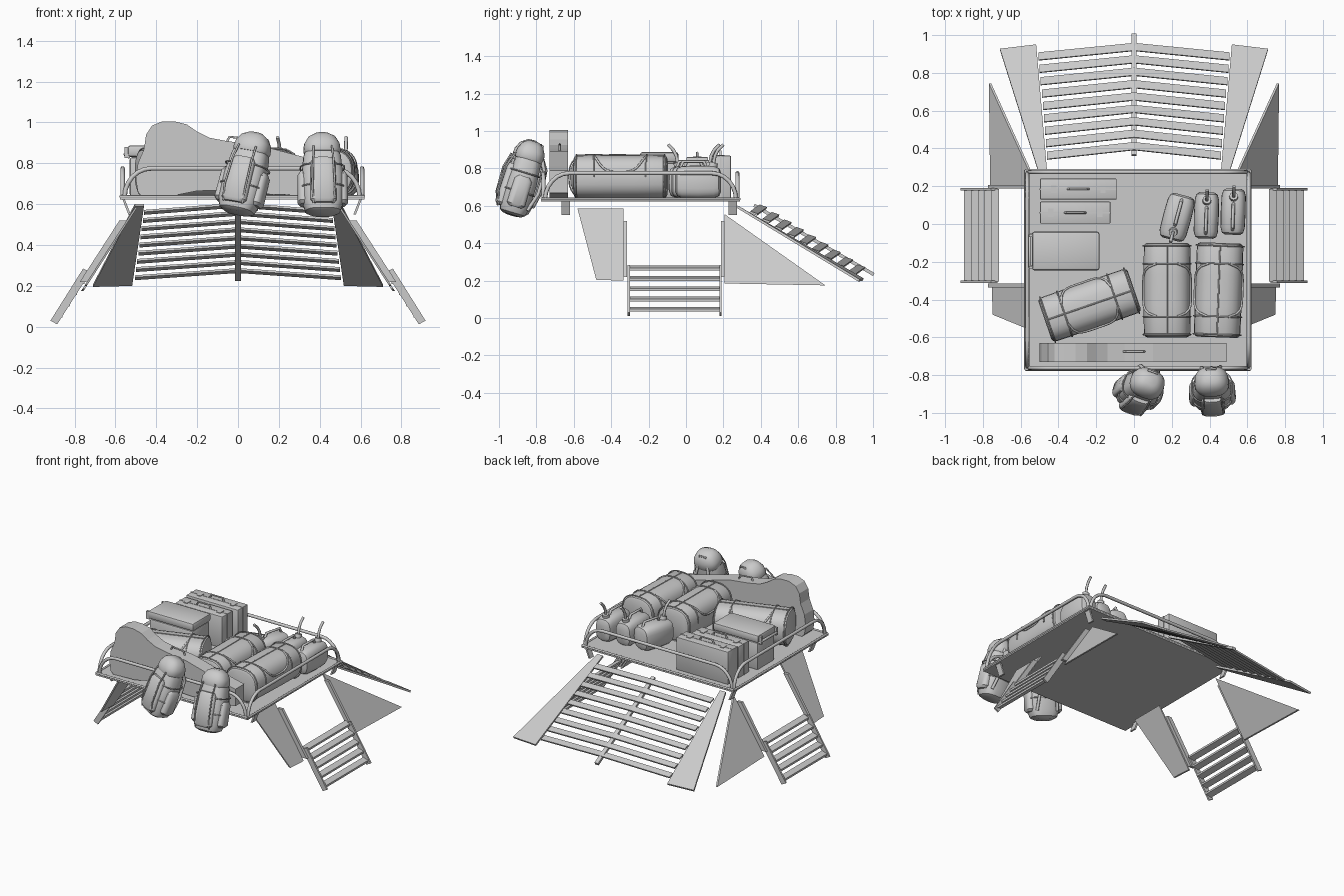
import bpy, bmesh, math
from mathutils import Matrix, Vector

old = bpy.data.objects.get("Cube")
if old:
    bpy.data.objects.remove(old)

grey = bpy.data.materials.new("plain grey")
grey.use_nodes = True
grey.diffuse_color = (0.6, 0.6, 0.6, 1)
grey.node_tree.nodes["Principled BSDF"].inputs["Base Color"].default_value = (0.6, 0.6, 0.6, 1)
I = Matrix.Identity(4)


def place(loc, rx=0, ry=0, rz=0):
    rot = [Matrix.Rotation(math.radians(a), 4, ax) for a, ax in ((rz, 'Z'), (ry, 'Y'), (rx, 'X'))]
    return Matrix.Translation(loc) @ rot[0] @ rot[1] @ rot[2]


def finish(name, bm, M=I, smooth=False):
    bmesh.ops.recalc_face_normals(bm, faces=bm.faces)
    me = bpy.data.meshes.new(name)
    bm.to_mesh(me)
    bm.free()
    me.transform(M)
    me.materials.append(grey)
    ob = bpy.data.objects.new(name, me)
    bpy.context.collection.objects.link(ob)
    if smooth:
        bpy.ops.object.select_all(action='DESELECT')
        ob.select_set(True)
        bpy.context.view_layer.objects.active = ob
        bpy.ops.object.shade_smooth_by_angle(angle=math.radians(40))
    return ob


def box(name, lo, hi, M=I, bevel=0):
    lo, hi = Vector(lo), Vector(hi)
    bm = bmesh.new()
    bmesh.ops.create_cube(bm, size=1)
    for v in bm.verts:
        v.co = (lo + hi) / 2 + Vector(a * b for a, b in zip(v.co, hi - lo))
    if bevel:
        bmesh.ops.bevel(bm, geom=bm.edges[:], offset=bevel, segments=2, profile=0.5, affect='EDGES')
    return finish(name, bm, M, bevel > 0)


def sheet(name, pts, depth):
    """Flat outline given thickness along the vector depth."""
    bm = bmesh.new()
    f = bm.faces.new([bm.verts.new(p) for p in pts])
    ext = bmesh.ops.extrude_face_region(bm, geom=[f])["geom"]
    bmesh.ops.translate(bm, vec=depth, verts=[v for v in ext if isinstance(v, bmesh.types.BMVert)])
    return finish(name, bm)


def oval(t, rx, ry, n):
    c, s = math.cos(t), math.sin(t)
    return (math.copysign(abs(c) ** (2 / n), c) * rx, math.copysign(abs(s) ** (2 / n), s) * ry)


def loft(name, rings, n, M, segs=24):
    """Rings of (height, half width, half depth) joined along local z."""
    bm = bmesh.new()
    rows = []
    for z, rx, ry in rings:
        rows.append([bm.verts.new((*oval(math.tau * i / segs, rx, ry, n), z)) for i in range(segs)])
    for a, b in zip(rows, rows[1:]):
        for i in range(segs):
            j = (i + 1) % segs
            bm.faces.new((a[i], a[j], b[j], b[i]))
    bm.faces.new(rows[0])
    bm.faces.new(rows[-1])
    return finish(name, bm, M, True)


def tube(name, pts, r, M=I, cyclic=False):
    cu = bpy.data.curves.new(name, 'CURVE')
    cu.dimensions = '3D'
    cu.bevel_depth, cu.bevel_resolution, cu.use_fill_caps = r, 2, True
    sp = cu.splines.new('POLY')
    sp.points.add(len(pts) - 1)
    for p, co in zip(sp.points, pts):
        p.co = (*(M @ Vector(co)), 1)
    sp.use_cyclic_u = cyclic
    cu.materials.append(grey)
    ob = bpy.data.objects.new(name, cu)
    bpy.context.collection.objects.link(ob)
    bpy.ops.object.select_all(action='DESELECT')
    ob.select_set(True)
    bpy.context.view_layer.objects.active = ob
    bpy.ops.object.convert(target='MESH')
    bpy.ops.object.shade_smooth_by_angle(angle=math.radians(60))


def grip(name, half, rise, M, r=0.006):
    tube(name, [(-half, 0, 0), (-half * .8, 0, rise), (half * .8, 0, rise), (half, 0, 0)], r, M)


# Roof platform and the four arched rails
box("roof_platform", (-.577, -.775, .622), (.618, .29, .637))


def arch(half, top=.14, run=.13):
    left = [(-half + run * (1 - math.cos(a)), 0, top * math.sin(a))
            for a in [math.pi / 2 * i / 6 for i in range(7)]]
    return left + [(-x, 0, z) for x, _, z in reversed(left)]


for name, loc, rz, half in (("front_rail", (.02, -.762, .635), 0, .575), ("back_rail", (.02, .275, .635), 0, .575),
                            ("right_rail", (-.565, -.243, .635), 90, .51), ("left_rail", (.607, -.243, .635), 90, .51)):
    tube(name, arch(half), .011, place(loc, rz=rz))
for a, b in (((-.575, -.77), (.616, -.77)), ((-.575, .285), (.616, .285)),
             ((-.575, -.77), (-.575, .285)), ((.616, -.77), (.616, .285))):
    tube("platform_edge", [(*a, .637), (*b, .637)], .007)


# Sloping side and rear panels, steps and slats, mirrored left and right
def slope(z):
    return .765 - (z - .18) * .645


for s in (-1, 1):
    def side(name, yz, depth):
        sheet(name, [(s * slope(z), y, z) for y, z in yz], (s * depth, 0, 0))

    side("front_side_panel", ((-.58, .585), (-.335, .585), (-.335, .2), (-.48, .205)), -.012)
    side("rear_side_panel", ((.207, .555), (.207, .185), (.745, .175)), -.012)
    for y in (-.335, .187):
        side("step_bracket", ((y, .22), (y + .02, .22), (y + .02, .52), (y, .52)), .035)
    for y in (-.312, .178):
        sheet("step_rail", [(s * .885, y, .012), (s * .918, y, .03), (s * .758, y, .285), (s * .722, y, .268)],
              (0, .012, 0))
    for i in range(5):
        x, z = .735 + i * .036, .258 - i * .055
        sheet("step_tread", [(s * (x - .02), -.305, z + .008), (s * (x + .02), -.305, z - .004),
                             (s * (x + .02), .185, z - .004), (s * (x - .02), .185, z + .008)], (0, 0, .014))
    sheet("rear_wing_panel", [(s * .505, .27, .59), (s * .46, .27, .59), (s * .518, .945, .2), (s * .71, .922, .195)],
          (0, .006, .012))
    for i in range(9):
        t = i / 8
        xe, ye, ze = .46 + .045 * t, .36 + .525 * t, .555 - .32 * t
        yc, zc = ye + .05, ze + .035
        sheet("rear_slat", [(s * xe, ye - .02, ze + .007), (0, yc - .02, zc + .007),
                            (0, yc + .02, zc - .007), (s * xe, ye + .02, ze - .007)], (0, .004, .01))
    # Clips under the platform
    for y in (-.665, .228):
        x = .02 + s * .585
        sheet("platform_clip", [(x, y, .622), (x - s * .012, y, .622), (x - s * .04, y, .55), (x - s * .028, y, .55)],
              (0, .044, 0))
sheet("rear_spine", [(-.014, .36, .595), (.014, .36, .595), (.014, 1, .225), (-.014, 1, .225)], (0, .008, .016))

# Upright instrument case
top = [(-.5, .72), (-.49, .8), (-.46, .87), (-.45, .94), (-.42, .985), (-.37, 1.005), (-.31, 1.005), (-.25, .99),
       (-.2, .955), (-.14, .925), (-.05, .908), (.1, .89), (.25, .85), (.4, .81), (.49, .79)]
bottom = [(.49, .67), (.3, .645), (.1, .65), (-.1, .668), (-.2, .665), (-.3, .645), (-.47, .64), (-.49, .66)]
sheet("instrument_case", [(x, -.73, z) for x, z in top + bottom], (0, .1, 0))
grip("case_handle", .055, .025, place((0, -.675, .9), ry=6))


# Duffel bags
def duffel(loc, rz):
    M = place(loc, rz=rz) @ Matrix.Rotation(-math.pi / 2, 4, 'X')
    w, h = .123, .115
    half = [(.25, .85), (.244, .95), (.225, 1), (.08, 1.01)]
    rings = [(-z, w * k, h * k) for z, k in half] + [(z, w * k, h * k) for z, k in reversed(half)]
    loft("duffel_bag", rings, 2.6, M)

    def skin(deg, z, k=1.03):
        x, y = oval(math.radians(deg), w * k, h * k, 2.6)
        return (x, -y, z)
    for e in (-1, 1):
        tube("duffel_band", [skin(i * 10, e * .235) for i in range(36)], .004, M, True)
        # Loop handle curving down each side
        loop = [i / 8 for i in range(-8, 9)]
        tube("duffel_handle", [skin(90 - e * (20 + 62 * (1 - u ** 4)), u * .14) for u in loop], .006, M)
        tube("duffel_strap", [skin(a, e * .14) for a in range(0, 181, 12)], .004, M)
    tube("duffel_zip", [skin(90, -.23, 1.01), skin(90, .23, 1.01)], .004, M)


duffel((.175, -.35, .755), 0)
duffel((.448, -.35, .755), -2)
duffel((-.235, -.43, .755), -71)

# Suitcases and cool box
for x1, y0, y1, z1 in ((-.092, .13, .24, .868), (-.125, .002, .118, .86)):
    box("suitcase", (-.497, y0, .637), (x1, y1, z1), bevel=.004)
    mid = (y0 + y1) / 2
    box("suitcase_seam", (-.5, mid - .004, .64), (x1 + .003, mid + .004, z1 + .002))
    cx = (x1 - .497) / 2
    grip("suitcase_handle", .055, .025, place((cx, mid, z1)))
    for dx in (-.13, .13):
        box("suitcase_latch", (cx + dx - .014, mid - .022, z1 - .03), (cx + dx + .014, mid + .022, z1 + .004))
box("cool_box", (-.53, -.238, .637), (-.19, -.047, .83), bevel=.012)
box("cool_box_lid", (-.54, -.246, .832), (-.182, -.04, .888), bevel=.014)
tube("cool_box_handle", [(-.53, -.23, .83), (-.553, -.225, .845), (-.553, -.06, .845), (-.53, -.055, .83)], .009)
for y in (-.23, -.06):
    box("handle_mount", (-.556, y - .008, .825), (-.53, y + .008, .88))


# Fluid cans with curved spouts
def can(loc, rz, w):
    M = place(loc, rz=rz)
    prof = [(.122, .6), (.112, .85), (.085, .97), (0, 1)]
    rings = [(-z, w * k, .088 * k) for z, k in prof] + [(z, w * k, .088 * k) for z, k in reversed(prof[:-1])]
    loft("fluid_can", rings, 3, M @ Matrix.Rotation(-math.pi / 2, 4, 'X'))
    grip("can_handle", .07, .035, M @ place((0, -.025, .075), rz=90), .009)
    loft("can_cap", [(0, .025, .025), (.035, .022, .022)], 2, M @ place((0, .075, .07), rx=-15), 12)
    tube("can_spout", [(0, .08, .09), (0, .09, .14), (0, .105, .17), (0, .135, .2)], .009, M)


can((.228, .035, .727), 165, .075)
can((.383, .045, .727), -2, .066)
can((.525, .065, .727), -2, .066)


# Backpacks hung over the front edge
def backpack(M):
    loft("backpack_body", [(-.205, .06, .05), (-.192, .085, .07), (-.15, .1, .082), (-.02, .104, .082),
                           (.09, .092, .072), (.13, .075, .06)], 2.8, M)
    loft("backpack_lid", [(.1, .085, .075), (.115, .092, .08), (.15, .088, .076), (.185, .068, .058),
                          (.205, .035, .03)], 2.5, M)
    loft("front_pocket", [(-.17, .05, .02), (-.155, .064, .032), (.04, .06, .03), (.06, .045, .018)],
         2.8, M @ place((0, -.075, 0)))
    grip("backpack_loop", .03, .03, M @ place((0, .05, .165)))
    for s in (-1, 1):
        loft("side_pocket", [(-.16, .02, .035), (-.145, .032, .05), (-.01, .03, .048), (.01, .018, .03)],
             2.6, M @ place((s * .092, 0, 0)))
        tube("shoulder_strap", [(s * .035, .065, .13), (s * .05, .1, .06), (s * .06, .1, -.06),
                                (s * .07, .07, -.16)], .01, M)
        tube("lid_strap", [(s * .045, -.08, .12), (s * .05, -.106, .04), (s * .055, -.11, -.1),
                           (s * .05, -.085, -.175)], .005, M)
    for z in (-.075, .03):
        tube("pocket_strap", [(*oval(math.tau * i / 24, .108, .086, 2.8), z) for i in range(24)], .004, M, True)


backpack(place((.04, -.872, .752), -17, 9, -20))
backpack(place((.413, -.872, .748), -17, 0, 3))
